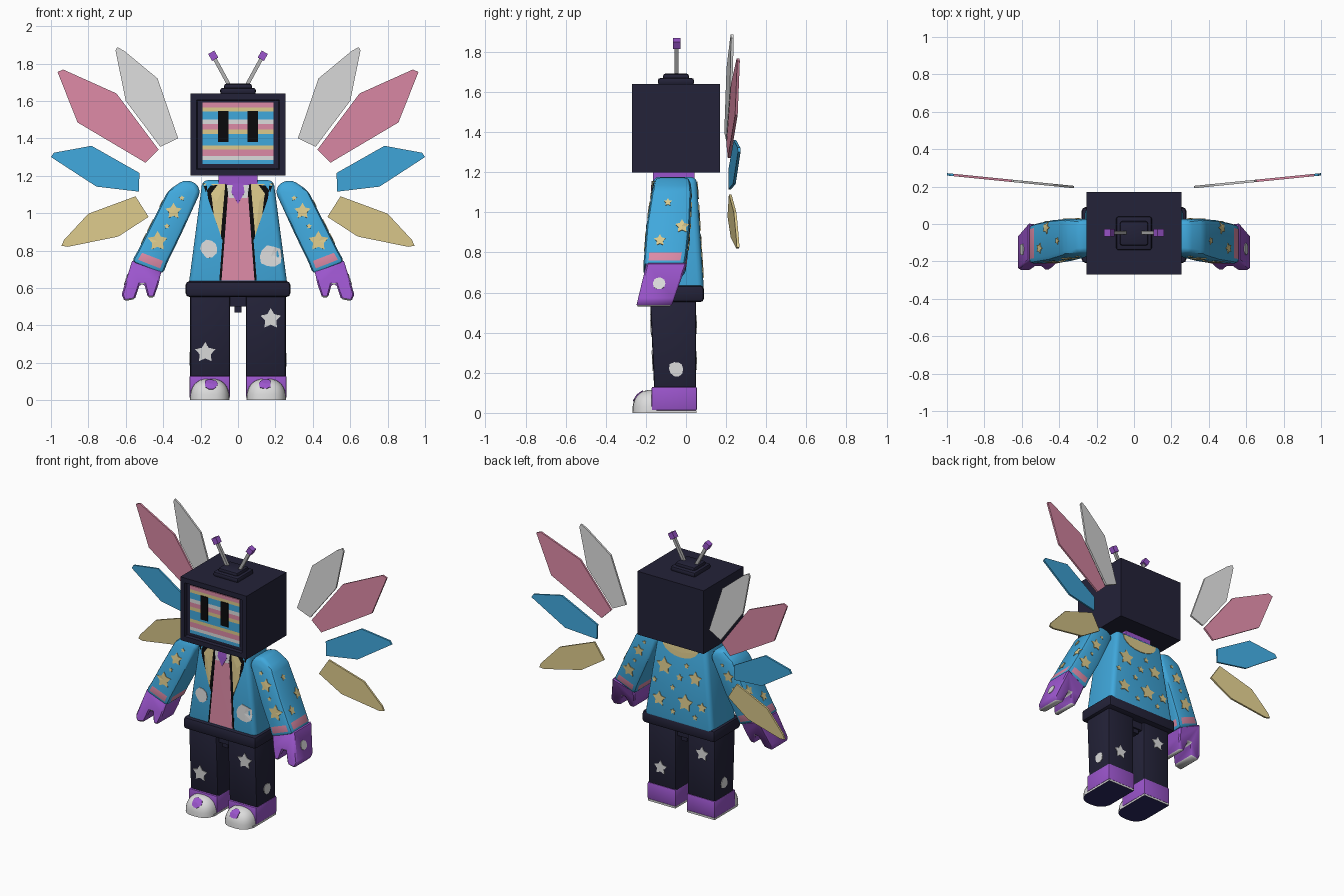
import bpy, bmesh, math, random
from mathutils import Vector
from mathutils.bvhtree import BVHTree

random.seed(4)
if "Cube" in bpy.data.objects:
    bpy.data.objects.remove(bpy.data.objects["Cube"], do_unlink=True)


# Materials
def material(name, hex_colour):
    def linear(c):
        return c / 12.92 if c <= 0.04045 else ((c + 0.055) / 1.055) ** 2.4
    rgb = [linear(int(hex_colour[i:i + 2], 16) / 255) for i in (0, 2, 4)] + [1]
    m = bpy.data.materials.new(name)
    m.use_nodes = True
    m.diffuse_color = rgb
    m.node_tree.nodes["Principled BSDF"].inputs["Base Color"].default_value = rgb
    return m


navy = material("dark navy", "232238")
blue = material("sky blue", "40A8DC")
pink = material("rose pink", "DC8AA6")
yellow = material("pale yellow", "DCCA8C")
white = material("off white", "DCDCDC")
grey = material("rod grey", "B4B4B4")
purple = material("violet", "9B55CC")
black = material("black", "0A0A0C")
sole_blue = material("sole indigo", "2B2860")
trees = {}


def finish(name, bm, mats, bevel=0.0, segments=2, smooth=False):
    bmesh.ops.recalc_face_normals(bm, faces=bm.faces)
    if bevel:
        edges = [e for e in bm.edges if e.calc_face_angle(0) > 0.5]
        bmesh.ops.bevel(bm, geom=edges, offset=bevel, segments=segments,
                        profile=0.5, affect='EDGES', clamp_overlap=True)
    bm.normal_update()
    mesh = bpy.data.meshes.new(name)
    bm.to_mesh(mesh)
    trees[name] = BVHTree.FromBMesh(bm)
    bm.free()
    for m in mats:
        mesh.materials.append(m)
    ob = bpy.data.objects.new(name, mesh)
    bpy.context.collection.objects.link(ob)
    if bevel or smooth:
        bpy.ops.object.select_all(action='DESELECT')
        ob.select_set(True)
        bpy.context.view_layer.objects.active = ob
        bpy.ops.object.shade_smooth_by_angle(angle=math.radians(40))
    return ob


def loft(name, rings, mats, bevel=0.0, segments=2):
    """Skin through closed rings, one material per span."""
    bm = bmesh.new()
    loops = [[bm.verts.new(p) for p in r] for r in rings]
    n = len(loops[0])
    for k, (a, b) in enumerate(zip(loops, loops[1:])):
        for i in range(n):
            j = (i + 1) % n
            bm.faces.new((a[i], a[j], b[j], b[i])).material_index = min(k, len(mats) - 1)
    bm.faces.new(loops[0])
    bm.faces.new(loops[-1]).material_index = len(mats) - 1
    return finish(name, bm, mats, bevel, segments)


def rect(x0, x1, y0, y1, z):
    return [(x0, y0, z), (x1, y0, z), (x1, y1, z), (x0, y1, z)]


def box(name, x0, x1, y0, y1, z0, z1, mat, bevel=0.0):
    return loft(name, [rect(x0, x1, y0, y1, z0), rect(x0, x1, y0, y1, z1)], [mat], bevel)


def star(r):
    return [(math.sin(i * math.pi / 5) * r * (0.55 if i % 2 else 1),
             math.cos(i * math.pi / 5) * r * (0.55 if i % 2 else 1)) for i in range(10)]


def blob(r):
    return [(math.cos(i * math.pi / 5) * r * random.uniform(0.85, 1.1),
             math.sin(i * math.pi / 5) * r * random.uniform(0.85, 1.1)) for i in range(10)]


def decal(name, target, poly, centre, direction, mat, lift=0.004):
    """Thin plate projected on to a part along a direction."""
    d = Vector(direction).normalized()
    u = d.cross(Vector((0, 0, 1))).normalized()
    v = u.cross(d)
    mid = [sum(p[k] for p in poly) / len(poly) for k in (0, 1)]
    points = []
    for a, b in [mid] + list(poly):
        origin = Vector(centre) + u * a + v * b - d
        hit, normal, _, _ = trees[target].ray_cast(origin, d)
        if hit is None:
            return
        points.append((hit, normal))
    bm = bmesh.new()
    top = [bm.verts.new(p + n * lift) for p, n in points]
    low = [bm.verts.new(p - n * 0.001) for p, n in points]
    for i in range(1, len(top)):
        j = i % (len(top) - 1) + 1
        bm.faces.new((top[0], top[i], top[j]))
        bm.faces.new((top[i], low[i], low[j], top[j]))
    finish(name, bm, [mat])


# Television head with recessed screen
bm = bmesh.new()
bmesh.ops.create_cube(bm, size=1)
for v in bm.verts:
    v.co = Vector((v.co.x * 0.51, v.co.y * 0.44 - 0.05, v.co.z * 0.44 + 1.42))
front = min(bm.faces, key=lambda f: f.calc_center_median().y)
bmesh.ops.inset_region(bm, faces=[front], thickness=0.048)
bmesh.ops.inset_region(bm, faces=[front], thickness=0.007, depth=-0.02)
finish("head", bm, [navy])

# Screen stripes, given as colour and height from the top down
z = 1.592
for i, (mat, h) in enumerate([(pink, .026), (yellow, .022), (blue, .042), (white, .026), (pink, .03),
                              (yellow, .024), (blue, .06), (yellow, .022), (pink, .034),
                              (white, .022), (blue, .022)]):
    box(f"screen_stripe_{i}", -.19, .19, -.256, -.248, z - h, z, mat)
    z -= h
for s, side in ((1, "left"), (-1, "right")):
    box(side + "_eye", s * .05, s * .107, -.262, -.255, 1.38, 1.545, black)

# Antenna base and aerials
box("antenna_base", -.095, .095, -.14, .04, 1.635, 1.67, navy, .012)
box("antenna_cap", -.075, .075, -.115, .015, 1.66, 1.692, navy, .012)


def tilted_bar(name, a, b, half, mat):
    a, b = Vector(a), Vector(b)
    d = (b - a).normalized()
    u, v = d.cross(Vector((0, 1, 0))) * half, Vector((0, half, 0))
    loft(name, [[p + u + v, p - u + v, p - u - v, p + u - v] for p in (a, b)], [mat])


for s, side in ((1, "left"), (-1, "right")):
    tilted_bar(side + "_aerial", (s * .045, -.047, 1.68), (s * .127, -.047, 1.83), .01, grey)
    tilted_bar(side + "_aerial_tip", (s * .122, -.047, 1.823), (s * .143, -.047, 1.86), .019, purple)

# Neck, torso and belt
box("neck", -.105, .105, -.165, .043, 1.14, 1.21, purple)
loft("torso", [rect(-.266, .266, -.185, .09, .6), rect(-.19, .19, -.165, .053, 1.177)], [blue], .03, 3)
box("belt", -.28, .28, -.208, .09, .552, .636, navy, .02)

# Jacket front: opening, shirt, collar, lapels and tie
ahead = (0, 1, 0)
decal("jacket_edge", "torso", [(-.1, .64), (.1, .64), (.06, 1.15), (-.06, 1.15)], (0, 0, 0), ahead, black, .002)
decal("shirt", "torso", [(-.088, .64), (.088, .64), (.05, 1.15), (-.05, 1.15)], (0, 0, 0), ahead, pink, .004)
decal("collar", "torso", [(-.06, 1.15), (-.05, 1.08), (.05, 1.08), (.06, 1.15)], (0, 0, 0), ahead, white, .006)
decal("tie_knot", "torso", [(0, 1.05), (.035, 1.11), (.028, 1.155), (-.028, 1.155), (-.035, 1.11)],
      (0, 0, 0), ahead, purple, .008)
for s, side in ((1, "left"), (-1, "right")):
    decal(side + "_lapel_edge", "torso", [(s * .18, 1.145), (s * .078, .84), (s * .055, 1.152)],
          (0, 0, 0), ahead, black, .005)
    decal(side + "_lapel", "torso", [(s * .182, 1.155), (s * .092, .88), (s * .068, 1.155)],
          (0, 0, 0), ahead, yellow, .007)
decal("right_jacket_patch", "torso", blob(.048), (-.155, 0, .81), ahead, white)
decal("left_jacket_patch", "torso", blob(.06), (.175, 0, .77), ahead, white)

# Back collar and stars
behind = (0, -1, 0)
arc = [(.14 * math.cos(t * math.pi / 10), -.085 * math.sin(t * math.pi / 10)) for t in range(11)]
decal("back_collar", "torso", arc, (0, 0, 1.152), behind, yellow)
for i, (x, z, r) in enumerate([(.12, .98, .06), (-.05, .77, .06), (-.12, .95, .05), (.15, .75, .05),
                               (0, .93, .025), (-.18, .77, .035), (.05, .85, .02), (-.05, 1.02, .02),
                               (.04, .69, .02), (-.13, .69, .02), (.19, .87, .02)]):
    decal(f"back_star_{i}", "torso", star(r), (x, 0, z), behind, yellow)

# Wing feathers as x, z outlines
feathers = {
    "white_feather": (white, [(.655, 1.87), (.645, 1.888), (.605, 1.865), (.43, 1.72), (.32, 1.4),
                              (.415, 1.355), (.6, 1.6)]),
    "pink_feather": (pink, [(.965, 1.755), (.935, 1.768), (.65, 1.64), (.425, 1.34), (.495, 1.27),
                            (.858, 1.485)]),
    "blue_feather": (blue, [(1, 1.3), (.985, 1.323), (.783, 1.36), (.527, 1.215), (.53, 1.115),
                            (.757, 1.142)]),
    "yellow_feather": (yellow, [(.944, .826), (.93, .857), (.8, .997), (.548, 1.09), (.478, .98),
                                (.64, .875), (.91, .82)]),
}

for s, side in ((1, "left"), (-1, "right")):
    for name, (mat, outline) in feathers.items():
        loft(f"{side}_{name}", [[(s * x, .192 + .1 * (x - .33) + t, z) for x, z in outline]
                                for t in (0, .013)], [mat])

    # Sleeve and cuff: inner x, z; outer x, z; depth centre and half depth
    sections = [(.225, 1.165, .29, 1.178, -.068, .085), (.2, 1.115, .375, 1.12, -.07, .098),
                (.305, .885, .462, .945, -.088, .108), (.378, .735, .535, .8, -.102, .106),
                (.402, .672, .57, .738, -.11, .104)]
    arm = side + "_arm"
    loft(arm, [[(s * a, y - h, b), (s * c, y - h, d), (s * c, y + h, d), (s * a, y + h, b)]
               for a, b, c, d, y, h in sections], [blue, blue, blue, pink], .025)

    # Mitten hand with a notch; undersides are pale
    outline = [(.41, .69), (.565, .75), (.622, .565), (.607, .53), (.552, .54), (.525, .618),
               (.5, .618), (.482, .55), (.45, .548), (.425, .62)]
    hand = side + "_hand"
    ob = loft(hand, [[(s * x, -.11 - (.7 - z) * .3 + t * (.098 - (.7 - z) * .06), z) for x, z in outline]
                     for t in (-1, 1)], [purple], .008, 1)
    ob.data.materials.append(white)
    for f in ob.data.polygons:
        if f.normal.z < -.5 and f.center.z < .64:
            f.material_index = 1
    inward = (-s, 0, 0)
    decal(side + "_hand_patch", hand, blob(.033), (s * .55, -.135, .645), inward, white)

    # Sleeve stars
    for i, (x, z, r) in enumerate([(.345, 1.01, .045), (.43, .85, .055), (.3, 1.08, .015), (.38, .93, .015)]):
        decal(f"{side}_sleeve_star_{i}", arm, star(r), (s * x, 0, z), ahead, yellow)
        decal(f"{side}_sleeve_back_star_{i}", arm, star(r * .9), (s * x, 0, z), behind, yellow)
    for i, (y, z, r) in enumerate([(-.02, .93, .035), (-.13, .86, .03), (-.09, 1.05, .02)]):
        decal(f"{side}_sleeve_side_star_{i}", arm, star(r), (s * .4, y, z), inward, yellow)

    # Leg with pale patches
    x0, x1 = s * .043, s * .256
    leg = side + "_leg"
    loft(leg, [rect(x0, x1, -.158, .05, .1), rect(x0, x1, -.18, .05, .58)], [navy], .012)
    front_z = .435 if s > 0 else .255
    decal(side + "_leg_star", leg, star(.057), (s * .175, 0, front_z), ahead, white)
    decal(side + "_leg_back_star", leg, star(.05), (s * .16, 0, .69 - front_z), behind, white)
    decal(side + "_leg_patch", leg, blob(.038), (0, -.05, .22), inward, white)

    # Shoe: heel block, sole and rounded toe cap
    box(side + "_shoe", s * .042, s * .26, -.172, .055, .012, .13, purple, .008)
    ob = box(side + "_sole", s * .045, s * .257, -.2, .053, 0, .013, white)
    bm = bmesh.new()
    bmesh.ops.create_uvsphere(bm, u_segments=24, v_segments=16, radius=1)
    bmesh.ops.bisect_plane(bm, geom=bm.verts[:] + bm.edges[:] + bm.faces[:], dist=1e-4,
                           plane_co=(0, 0, 0), plane_no=(0, 0, -1), clear_outer=True)
    bmesh.ops.holes_fill(bm, edges=[e for e in bm.edges if e.is_boundary])
    for v in bm.verts:
        x, y, z = v.co
        v.co = (s * .151 + .106 * math.copysign(abs(x) ** .8, x),
                -.165 + .103 * math.copysign(abs(y) ** .8, y), .115 * max(z, 0) ** .8)
    toe = finish(side + "_toe_cap", bm, [white], smooth=True)
    for part in (ob, toe):
        part.data.materials.append(sole_blue)
        for f in part.data.polygons:
            f.material_index = int(f.normal.z < -.9)
    decal(side + "_toe_spot", side + "_toe_cap", blob(.034), (s * .145, -.235, .08), (0, 1, -.7), purple, .006)

# Crotch piece between the legs
box("crotch", -.045, .045, -.15, .03, .5, .57, navy)
box("crotch_seam", -.02, .02, -.14, .02, .47, .51, navy)
